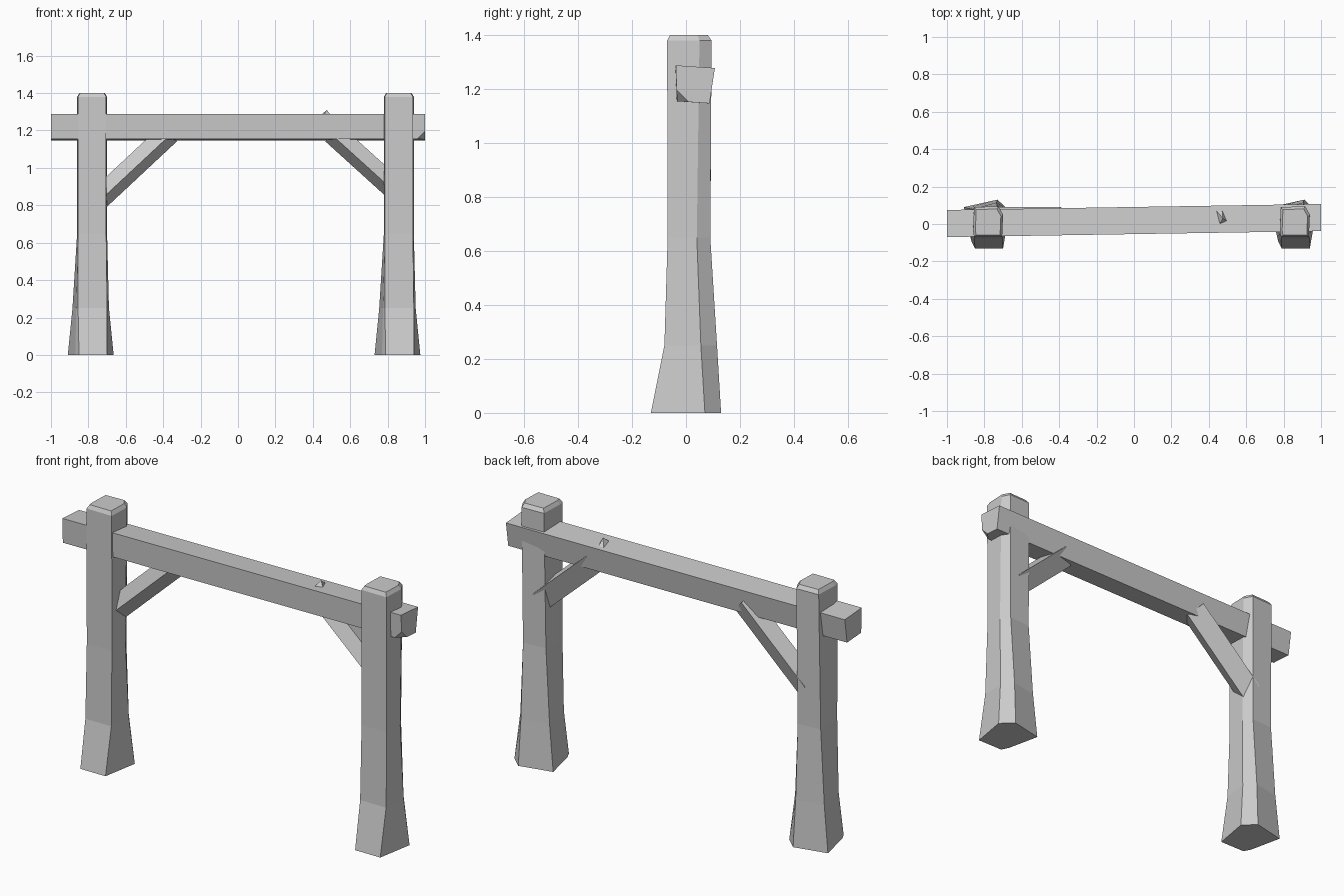
import bpy
import bmesh
from mathutils import Vector

# Remove the default cube only
default_cube = bpy.data.objects.get("Cube")
if default_cube:
    bpy.data.objects.remove(default_cube, do_unlink=True)

# One plain grey for the whole timber frame
grey = bpy.data.materials.new("plain_grey")
grey.use_nodes = True
grey_colour = (0.6, 0.6, 0.6, 1)
grey.diffuse_color = grey_colour
grey.node_tree.nodes["Principled BSDF"].inputs["Base Color"].default_value = grey_colour


def finish(name, bm):
    """Turn a bmesh into a flat shaded object."""
    bmesh.ops.recalc_face_normals(bm, faces=bm.faces)
    mesh = bpy.data.meshes.new(name)
    bm.to_mesh(mesh)
    bm.free()
    mesh.materials.append(grey)
    obj = bpy.data.objects.new(name, mesh)
    bpy.context.collection.objects.link(obj)
    return obj


def loft(rings):
    """Skin a list of equal-length rings and close both ends."""
    bm = bmesh.new()
    loops = [[bm.verts.new(point) for point in ring] for ring in rings]
    count = len(loops[0])
    for lower, upper in zip(loops, loops[1:]):
        for i in range(count):
            j = (i + 1) % count
            bm.faces.new((lower[i], lower[j], upper[j], upper[i]))
    bm.faces.new(loops[0][::-1])
    bm.faces.new(loops[-1])
    return bm


# Hewn post: six-sided sections, flared at the foot
post_sections = [
    (0.0, [(-.09, -.09), (-.07, -.13), (.08, -.13), (.115, .07), (.05, .13), (-.13, .09)]),
    (0.25, [(-.085, -.05), (-.075, -.08), (.08, -.08), (.09, .055), (.045, .115), (-.105, .085)]),
    (0.65, [(-.08, -.03), (-.075, -.068), (.075, -.068), (.08, .04), (.05, .09), (-.08, .08)]),
    (1.38, [(-.08, -.04), (-.075, -.07), (.075, -.07), (.08, .05), (.055, .095), (-.075, .09)]),
]


def make_post(name, centre_x):
    rings = [[Vector((centre_x + x, y, z)) for x, y in section]
             for z, section in post_sections]
    # Low bevelled cap
    middle = Vector((centre_x, 0, 0))
    rings.append([middle + Vector(((p.x - centre_x) * .85, p.y * .85, 1.4))
                  for p in rings[-1]])
    return finish(name, loft(rings))


make_post("right_post", -0.78)
make_post("left_post", 0.86)

# Crossbeam: slightly turned, with one chipped corner
beam_section = [(-.065, 1.155), (.055, 1.147), (.075, 1.278), (-.07, 1.288)]
beam = loft([[Vector((x, y + shift, z)) for y, z in beam_section]
             for x, shift in ((-1, 0), (1, .032))])
chip_point = Vector((.985, -.018, 1.165))
chip_normal = Vector((1, -1, -1))
cut = bmesh.ops.bisect_plane(beam, geom=beam.verts[:] + beam.edges[:] + beam.faces[:],
                             plane_co=chip_point, plane_no=chip_normal, clear_outer=True)
chip_edges = [e for e in cut["geom_cut"] if isinstance(e, bmesh.types.BMEdge)]
bmesh.ops.contextual_create(beam, geom=chip_edges)
finish("crossbeam", beam)

# Splinter standing up from the beam
splinter = bmesh.new()
for corner in ((.43, .085, 1.27), (.47, .085, 1.27), (.45, -.015, 1.27),
               (.505, .01, 1.27), (.475, .03, 1.31)):
    splinter.verts.new(corner)
bmesh.ops.convex_hull(splinter, input=splinter.verts)
finish("beam_splinter", splinter)

# Diagonal braces: section given as (distance above the axis, depth)
brace_section = [(-.065, .045), (-.015, -.035), (.055, .0), (.035, .092)]


def make_brace(name, foot, head):
    foot, head = Vector(foot), Vector(head)
    along = (head - foot).normalized()
    above = Vector((-along.z, 0, along.x))
    if above.z < 0:
        above.negate()
    rings = [[end + above * lift + Vector((0, depth, 0)) for lift, depth in brace_section]
             for end in (foot, head)]
    return finish(name, loft(rings))


make_brace("right_brace", (-.75, 0, .835), (-.37, 0, 1.19))
make_brace("left_brace", (.83, 0, .90), (.51, 0, 1.19))
